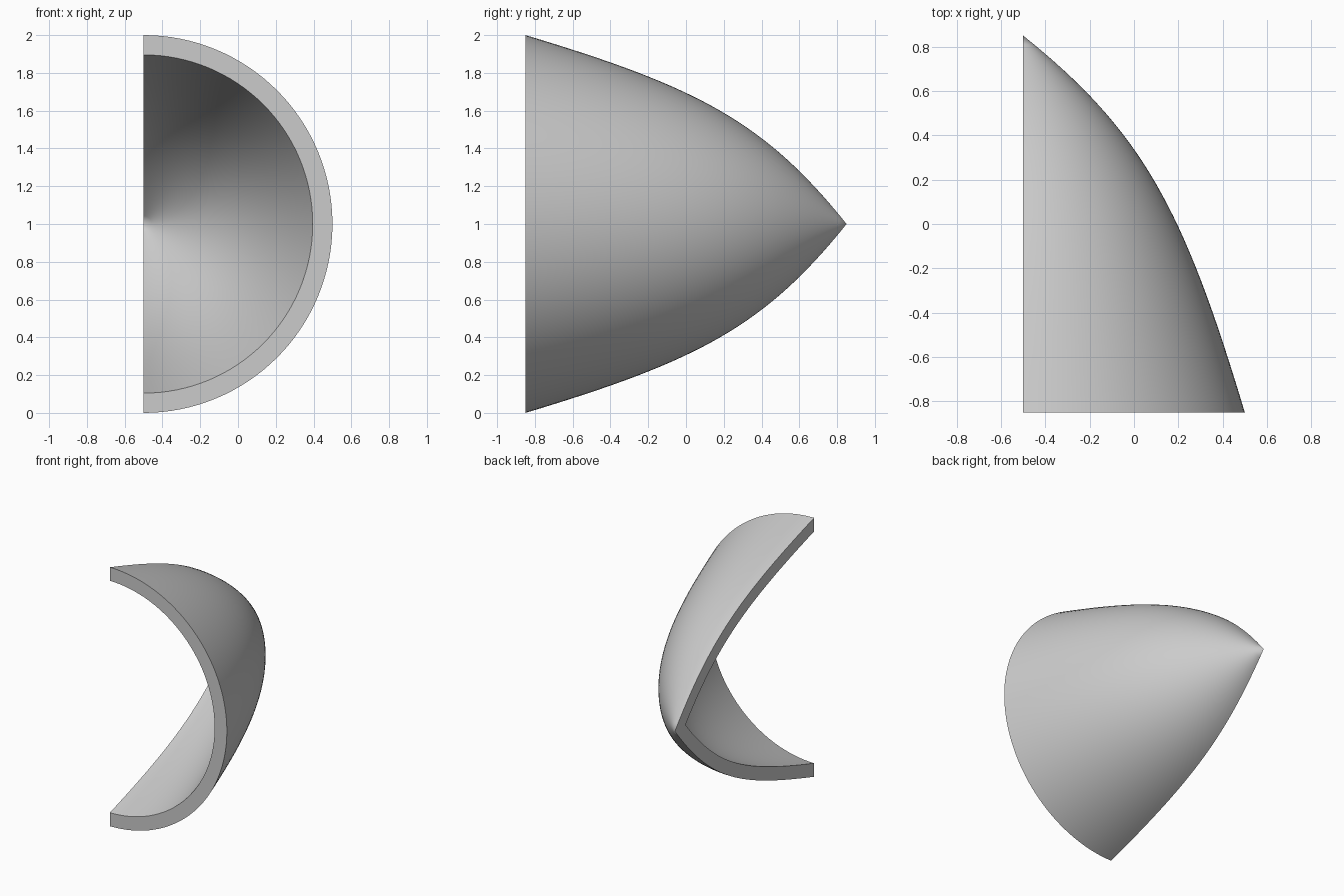
import bpy, bmesh, math
from mathutils import Vector

if "Cube" in bpy.data.objects:
    bpy.data.objects.remove(bpy.data.objects["Cube"])

THICK = 0.1      # wall thickness, measured square to the surface
RINGS = 32       # steps from tip to rim
SEGS = 64        # steps around the half turn
CTRL = [Vector(p) for p in ((0.85, 0), (0.417, 0.541), (0.063, 0.726), (-0.85, 1))]


def outer(t):
    """Outer profile as (y, radius), tip to rim."""
    a, b, c, d = CTRL
    s = 1 - t
    return a * s**3 + b * 3 * s * s * t + c * 3 * s * t * t + d * t**3


def inner(t):
    """Inner profile: the outer one moved inwards by the wall thickness."""
    a, b, c, d = CTRL
    s = 1 - t
    tan = ((b - a) * s * s + (c - b) * 2 * s * t + (d - c) * t * t).normalized()
    return outer(t) + Vector((-tan.y, tan.x)) * THICK


def solve(test):
    """First t at which the test becomes true."""
    lo, hi = 0.0, 1.0
    for _ in range(40):
        mid = (lo + hi) / 2
        lo, hi = (lo, mid) if test(inner(mid)) else (mid, hi)
    return hi


# Matching tip-to-rim profiles, inner one trimmed to the axis and the rim plane
t0 = solve(lambda p: p.y > 0)
t1 = solve(lambda p: p.x < -0.85)
outs = [outer(i / RINGS) for i in range(RINGS + 1)]
ins = [inner(t0 + (t1 - t0) * i / RINGS) for i in range(RINGS + 1)]
ins[0].y = 0
ins[-1].x = -0.85

bm = bmesh.new()


def sweep(profile):
    """Half turn of a profile about the y axis."""
    rows = []
    for j in range(SEGS + 1):
        a = math.pi * j / SEGS
        rows.append([bm.verts.new((-0.5 + p.y * math.sin(a), p.x, 1 + p.y * math.cos(a)))
                     for p in profile])
    return rows


def skin(row_a, row_b):
    for i in range(len(row_a) - 1):
        bm.faces.new((row_a[i], row_a[i + 1], row_b[i + 1], row_b[i]))


out_rows, in_rows = sweep(outs), sweep(ins)
for rows in (out_rows, in_rows):              # curved walls
    for ra, rb in zip(rows, rows[1:]):
        skin(ra, rb)
for k in (0, -1):                             # flat cut sides
    skin(out_rows[k], in_rows[k])
skin([r[-1] for r in out_rows], [r[-1] for r in in_rows])   # front rim

bmesh.ops.remove_doubles(bm, verts=bm.verts, dist=1e-5)
bmesh.ops.recalc_face_normals(bm, faces=bm.faces)

mesh = bpy.data.meshes.new("half_cone_shell")
bm.to_mesh(mesh)
bm.free()
shell = bpy.data.objects.new("half_cone_shell", mesh)
bpy.context.collection.objects.link(shell)

grey = bpy.data.materials.new("light_grey")
grey.diffuse_color = (0.6, 0.6, 0.6, 1)
grey.use_nodes = True
grey.node_tree.nodes["Principled BSDF"].inputs["Base Color"].default_value = grey.diffuse_color
mesh.materials.append(grey)

bpy.context.view_layer.objects.active = shell
shell.select_set(True)
bpy.ops.object.shade_smooth_by_angle(angle=math.radians(30))
